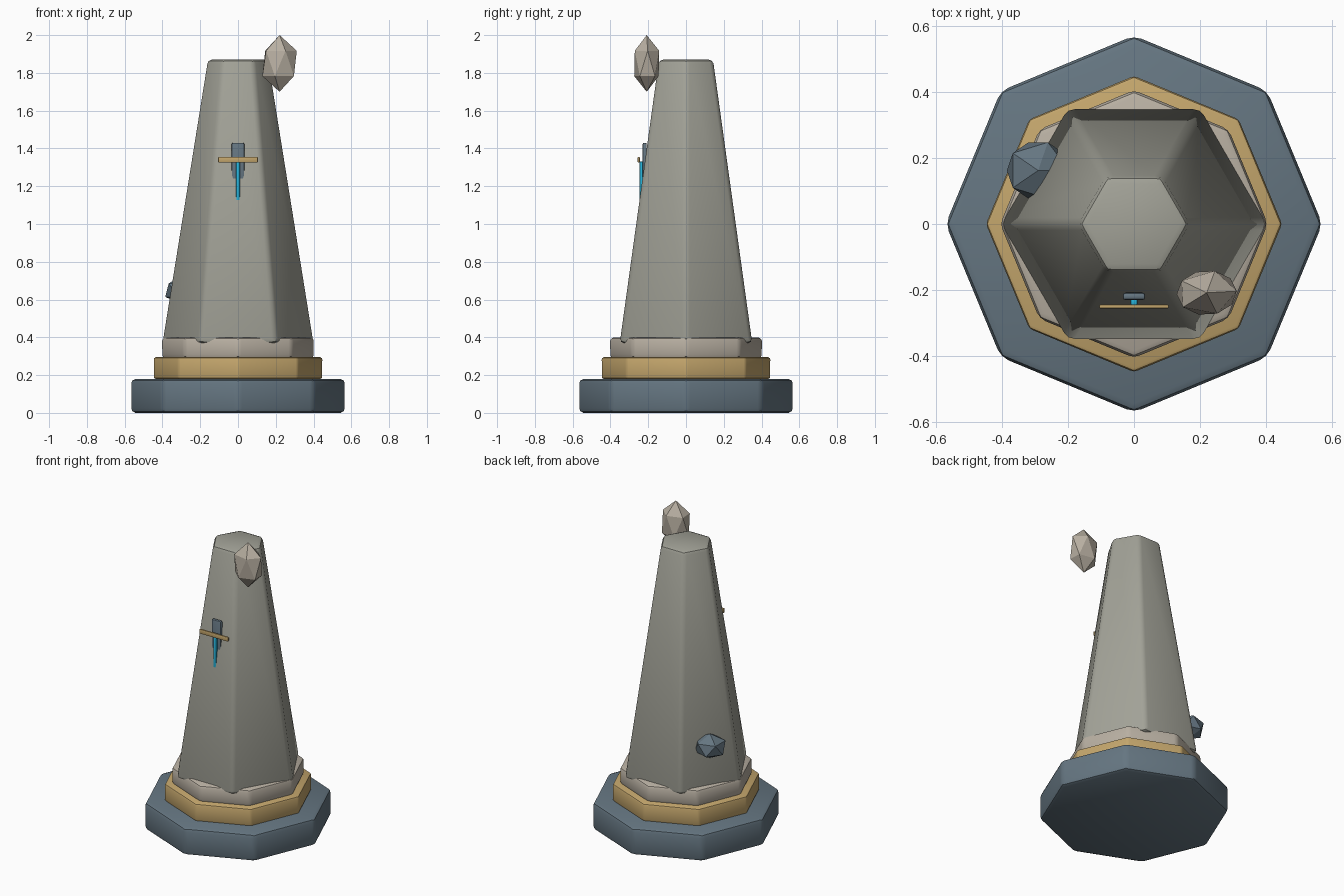
import bpy, bmesh
from math import radians
from mathutils import Matrix, Vector

if "Cube" in bpy.data.objects:
    bpy.data.objects.remove(bpy.data.objects["Cube"])

def material(name, rgb):
    m = bpy.data.materials.new(name)
    m.diffuse_color = (*rgb, 1)
    m.use_nodes = True
    m.node_tree.nodes["Principled BSDF"].inputs["Base Color"].default_value = m.diffuse_color
    return m

SLATE = material("slate", (0.13, 0.18, 0.22))
GOLD = material("gold", (0.55, 0.38, 0.15))
PALE = material("pale_stone", (0.48, 0.43, 0.36))
STONE = material("stone", (0.36, 0.36, 0.31))
GLOW = material("glow", (0.02, 0.45, 0.70))

def finish(name, bm, mat, smooth=True):
    me = bpy.data.meshes.new(name)
    bmesh.ops.recalc_face_normals(bm, faces=bm.faces)
    bm.to_mesh(me)
    bm.free()
    ob = bpy.data.objects.new(name, me)
    bpy.context.collection.objects.link(ob)
    me.materials.append(mat)
    if smooth:
        bpy.ops.object.select_all(action='DESELECT')
        ob.select_set(True)
        bpy.context.view_layer.objects.active = ob
        bpy.ops.object.shade_smooth_by_angle(angle=radians(32))
    return ob

def bevel(bm, width, segments):
    bmesh.ops.bevel(bm, geom=bm.edges[:], offset=width, segments=segments,
                    profile=0.5, affect='EDGES', clamp_overlap=True)

def prism(name, sides, r_low, r_high, z0, z1, width, mat):
    # bevelled frustum with one corner on +x
    bm = bmesh.new()
    bmesh.ops.create_cone(bm, cap_ends=True, segments=sides, radius1=r_low,
                          radius2=r_high, depth=z1 - z0)
    first = max(bm.verts, key=lambda v: v.co.x + v.co.y * 1e-4)
    if abs(first.co.y) > 1e-3:
        bmesh.ops.rotate(bm, verts=bm.verts, cent=(0, 0, 0),
                         matrix=Matrix.Rotation(radians(180 / sides), 3, 'Z'))
    bmesh.ops.translate(bm, verts=bm.verts, vec=(0, 0, (z0 + z1) / 2))
    bevel(bm, width, 2)
    return finish(name, bm, mat)

def box(name, lo, hi, width, mat):
    lo, hi = Vector(lo), Vector(hi)
    bm = bmesh.new()
    bmesh.ops.create_cube(bm, size=1)
    bmesh.ops.scale(bm, verts=bm.verts, vec=hi - lo)
    bmesh.ops.translate(bm, verts=bm.verts, vec=(lo + hi) / 2)
    bevel(bm, width, 2)
    return finish(name, bm, mat)

def rock(name, centre, size, turn, mat):
    # faceted icosahedral chunk
    bm = bmesh.new()
    bmesh.ops.create_icosphere(bm, subdivisions=1, radius=1)
    bmesh.ops.scale(bm, verts=bm.verts, vec=size)
    bmesh.ops.rotate(bm, verts=bm.verts, cent=(0, 0, 0),
                     matrix=Matrix.Rotation(radians(turn), 3, 'Z'))
    bmesh.ops.translate(bm, verts=bm.verts, vec=centre)
    return finish(name, bm, mat, smooth=False)

# stepped octagonal plinth
prism("plinth_base", 8, 0.57, 0.57, 0.0, 0.18, 0.025, SLATE)
prism("plinth_gold_band", 8, 0.448, 0.448, 0.18, 0.295, 0.012, GOLD)
prism("plinth_cap", 8, 0.405, 0.405, 0.29, 0.40, 0.02, PALE)

# tapered hexagonal shaft
prism("shaft", 6, 0.405, 0.165, 0.37, 1.87, 0.022, STONE)

# emblem on the front face
box("emblem_plate", (-0.034, -0.23, 1.10), (0.034, -0.208, 1.43), 0.008, SLATE)
box("emblem_glow", (-0.01, -0.246, 1.05), (0.01, -0.226, 1.33), 0.004, GLOW)
box("emblem_crossbar", (-0.105, -0.256, 1.325), (0.105, -0.244, 1.355), 0.004, GOLD)

# loose rocks
rock("upper_rock", (0.22, -0.208, 1.85), (0.102, 0.076, 0.15), 3, PALE)
rock("lower_rock", (-0.29, 0.162, 0.65), (0.106, 0.10, 0.08), 0, SLATE)
